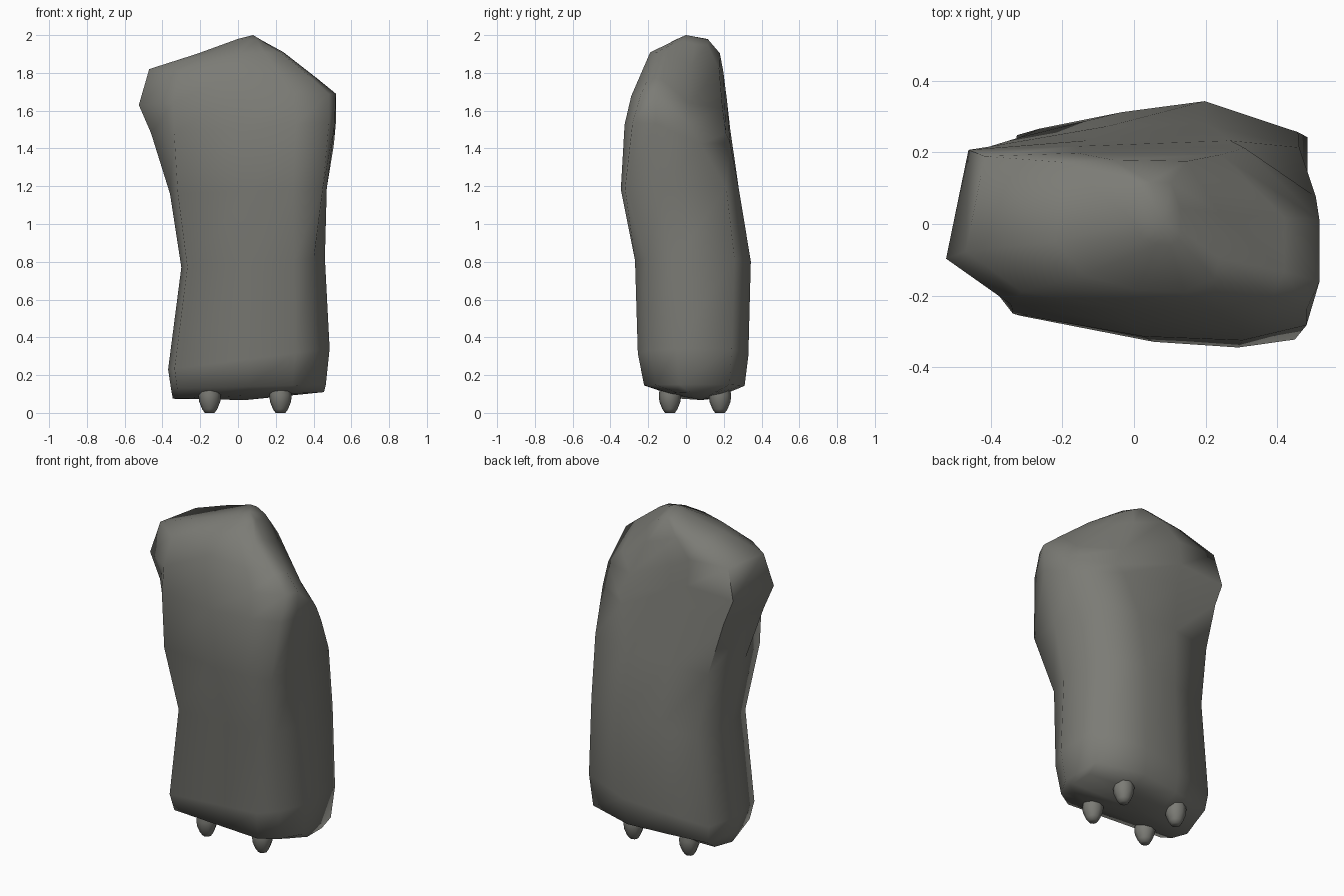
import bpy, bmesh
from math import pi, cos, sin, radians

if "Cube" in bpy.data.objects:
    bpy.data.objects.remove(bpy.data.objects["Cube"])

stone = bpy.data.materials.new("grey")
stone.diffuse_color = (.2, .2, .18, 1)
stone.use_nodes = True
stone.node_tree.nodes["Principled BSDF"].inputs["Base Color"].default_value = stone.diffuse_color


def loft(name, rings, angle, bottom=None, top=None):
    """Skin a stack of rings, capping with a fan to a point or an n-gon."""
    bm = bmesh.new()
    vr = [[bm.verts.new(p) for p in r] for r in rings]
    n = len(vr[0])
    for a, b in zip(vr, vr[1:]):
        for i in range(n):
            j = (i + 1) % n
            bm.faces.new((a[i], a[j], b[j], b[i]))
    for ring, tip in ((vr[0], bottom), (vr[-1], top)):
        if tip:
            c = bm.verts.new(tip)
            for i in range(n):
                bm.faces.new((ring[i], ring[(i + 1) % n], c))
        else:
            bm.faces.new(ring)
    bmesh.ops.recalc_face_normals(bm, faces=bm.faces)
    me = bpy.data.meshes.new(name)
    bm.to_mesh(me)
    bm.free()
    me.materials.append(stone)
    ob = bpy.data.objects.new(name, me)
    bpy.context.collection.objects.link(ob)
    bpy.ops.object.select_all(action='DESELECT')
    ob.select_set(True)
    bpy.context.view_layer.objects.active = ob
    bpy.ops.object.shade_smooth_by_angle(angle=radians(angle))
    return ob


# Cross-section outlines (unit box) at base, waist and head
base = [(-1, -.1), (-.92, -.74), (0, -.9), (.57, -1), (.82, -.77),
        (1, -.3), (1, .7), (.3, 1), (-.3, .88), (-.9, .72)]
waist = [(-1, -.1), (-.9, -.72), (0, -.95), (.57, -1), (.95, -.93),
         (1, -.3), (.98, .76), (.35, .97), (-.3, .95), (-.9, .85)]
head = [(-1, -.25), (-.65, -.75), (0, -.97), (.57, -1), (.93, -.8),
        (1, -.5), (1, .17), (.6, .95), (-.3, .97), (-.88, .93)]
outlines = [base, waist, head, head]

# Body levels: x min, x max, y min, y max, z at left, z at right, outline (0 base - 2 head)
levels = [(-.345, .455, -.08, .20, .075, .11, 0),
          (-.355, .465, -.222, .31, .13, .15, 0),
          (-.37, .485, -.255, .33, .23, .34, 0),
          (-.30, .46, -.27, .345, .77, .82, .2),
          (-.36, .47, -.345, .29, 1.16, 1.19, 1),
          (-.46, .512, -.325, .245, 1.48, 1.54, 1.6),
          (-.525, .518, -.29, .225, 1.63, 1.69, 2),
          (-.47, .42, -.245, .205, 1.82, 1.77, 2),
          (-.22, .24, -.19, .185, 1.90, 1.91, 2),
          (0, .13, -.06, .12, 1.98, 1.97, 2)]
rings = []
for x0, x1, y0, y1, za, zb, t in levels:
    k = int(t)
    f = t - k
    ring = []
    for (ua, va), (ub, vb) in zip(outlines[k], outlines[k + 1]):
        u, v = ua + (ub - ua) * f, va + (vb - va) * f
        hw = (x1 - x0) / 2
        # the right shoulder slopes off towards the back
        sag = .44 * hw * max(t - 1, 0) * max(u, 0) * max(v + .5, 0)
        ring.append(((x0 + x1) / 2 + u * hw,
                     (y0 + y1) / 2 + v * (y1 - y0) / 2,
                     (za + zb) / 2 + u * (zb - za) / 2 - sag))
    rings.append(ring)
loft("body", rings, 75, bottom=(.04, .08, .068), top=(.08, 0, 2.0))

# Four stubby feet under the body
foot = [(.026, .0), (.04, .02), (.056, .06), (.059, .095), (.05, .15)]
for fx in (-.15, .225):
    for fy in (-.085, .18):
        loft("foot", [[(fx + r * cos(2 * pi * i / 8), fy + r * sin(2 * pi * i / 8), z)
                       for i in range(8)] for r, z in foot], 75)
